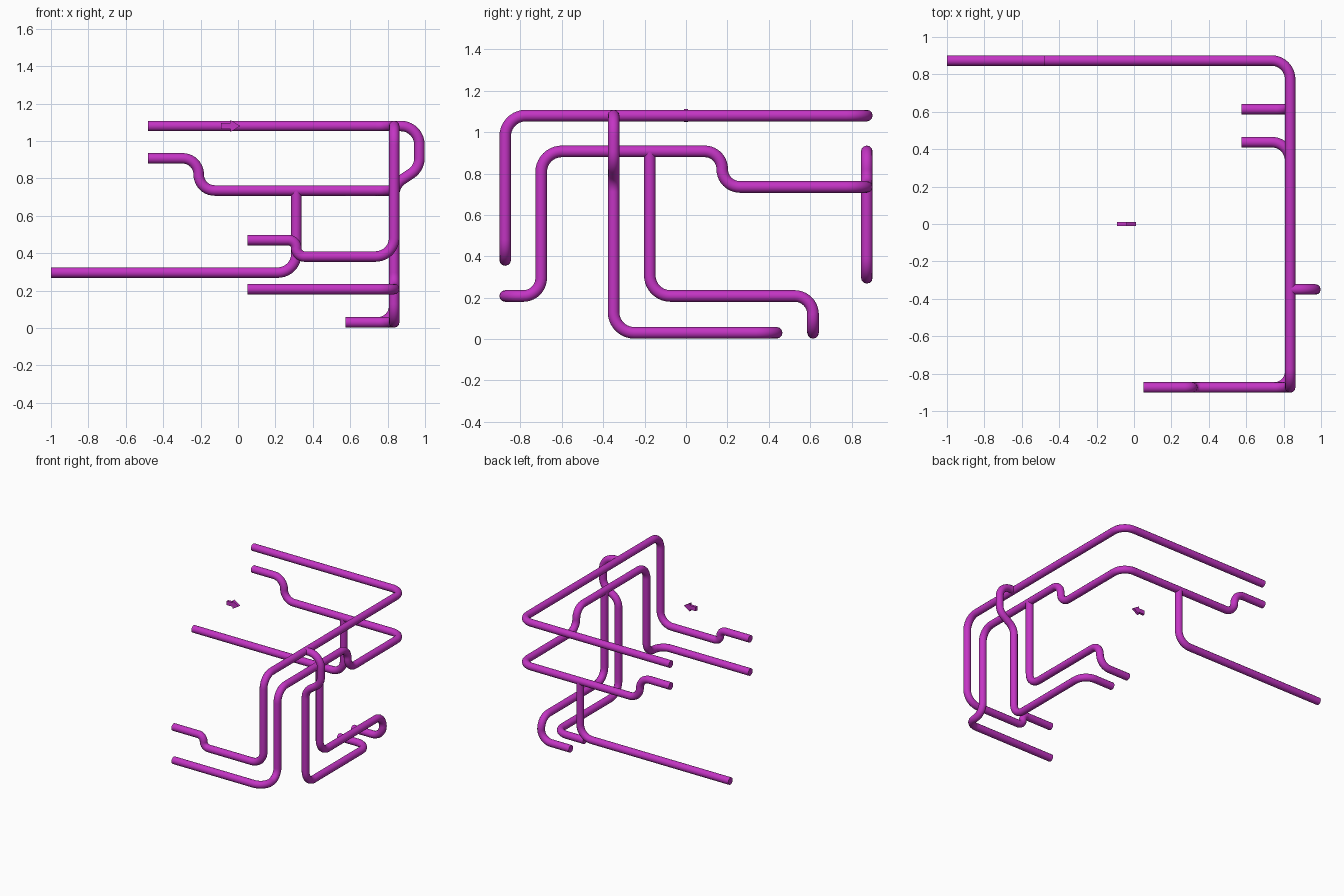
import bpy, bmesh, math
from mathutils import Vector

if "Cube" in bpy.data.objects:
    bpy.data.objects.remove(bpy.data.objects["Cube"])

R = 0.028        # pipe radius
BEND = 0.1       # largest bend radius
X = 0.835        # plane of the main vertical wall run
Y = 0.874        # front / back runs

mat = bpy.data.materials.new("magenta_pipe")
mat.diffuse_color = (0.55, 0.035, 0.55, 1)
mat.use_nodes = True
mat.node_tree.nodes["Principled BSDF"].inputs["Base Color"].default_value = mat.diffuse_color


def rounded(points, steps=10):
    """Replace each corner of a polyline with a circular arc."""
    p = [Vector(q) for q in points]
    last = len(p) - 1
    out = [p[0]]
    for i in range(1, last):
        a, b = p[i - 1] - p[i], p[i + 1] - p[i]
        room_a = a.length * (1 if i == 1 else 0.499)
        room_b = b.length * (1 if i == last - 1 else 0.499)
        a.normalize()
        b.normalize()
        half = a.angle(b) / 2
        t = min(BEND / math.tan(half), room_a * 0.99, room_b)
        r = t * math.tan(half)
        bis = (a + b).normalized()
        centre = p[i] + bis * (r / math.sin(half))
        side = (b - a).normalized()
        sweep = math.pi / 2 - half
        for k in range(steps + 1):
            ang = sweep * (2 * k / steps - 1)
            out.append(centre + r * (side * math.sin(ang) - bis * math.cos(ang)))
    out.append(p[-1])
    return out


def pipe(name, points):
    pts = rounded(points)
    cu = bpy.data.curves.new(name, 'CURVE')
    cu.dimensions = '3D'
    cu.bevel_depth = R
    cu.bevel_resolution = 4
    cu.use_fill_caps = True
    sp = cu.splines.new('POLY')
    sp.points.add(len(pts) - 1)
    for s, q in zip(sp.points, pts):
        s.co = (*q, 1)
    ob = bpy.data.objects.new(name, cu)
    bpy.context.collection.objects.link(ob)
    bpy.ops.object.select_all(action='DESELECT')
    ob.select_set(True)
    bpy.context.view_layer.objects.active = ob
    bpy.ops.object.convert(target='MESH')
    ob = bpy.context.object
    ob.name = name
    ob.data.materials.append(mat)
    bpy.ops.object.shade_smooth_by_angle(angle=math.radians(40))


# Upper main line, with a small upward jog at its front outlet
pipe("upper_main_pipe", [(-0.48, Y, 1.08), (X, Y, 1.08), (X, -Y, 1.08), (X, -Y, 0.382),
                         (0.312, -Y, 0.382), (0.312, -Y, 0.47), (0.05, -Y, 0.47)])

# Lower main line, with two S-bends
pipe("lower_main_pipe", [(-0.48, Y, 0.907), (-0.21, Y, 0.907), (-0.21, Y, 0.735), (X, Y, 0.735),
                         (X, 0.175, 0.735), (X, 0.175, 0.907), (X, -0.7, 0.907),
                         (X, -0.7, 0.208), (X, -Y, 0.208), (0.05, -Y, 0.208)])

# Branch from the upper line, looping outwards then down to the floor
pipe("upper_branch_pipe", [(X, -0.35, 1.08), (0.97, -0.35, 1.08), (0.97, -0.35, 0.855),
                           (X, -0.35, 0.765), (X, -0.35, 0.03), (X, 0.438, 0.03),
                           (0.575, 0.438, 0.03)])

# Branch from the lower line, stepping down to the floor
pipe("lower_branch_pipe", [(X, -0.175, 0.907), (X, -0.175, 0.208), (X, 0.614, 0.208),
                           (X, 0.614, 0.03), (0.575, 0.614, 0.03)])

# Back drain pipe to the far left
pipe("back_branch_pipe", [(0.312, Y, 0.735), (0.312, Y, 0.296), (-1.0, Y, 0.296)])

# Flat flow arrow
outline = [(-0.092, -0.016), (-0.04, -0.016), (-0.04, -0.032), (0.012, 0),
           (-0.04, 0.032), (-0.04, 0.016), (-0.092, 0.016)]
bm = bmesh.new()
face = bm.faces.new([bm.verts.new((x, -0.01, 1.08 + z)) for x, z in outline])
ext = bmesh.ops.extrude_face_region(bm, geom=[face])
bmesh.ops.translate(bm, vec=(0, 0.02, 0),
                    verts=[g for g in ext["geom"] if isinstance(g, bmesh.types.BMVert)])
bmesh.ops.recalc_face_normals(bm, faces=bm.faces)
me = bpy.data.meshes.new("flow_arrow")
bm.to_mesh(me)
bm.free()
me.materials.append(mat)
bpy.context.collection.objects.link(bpy.data.objects.new("flow_arrow", me))
